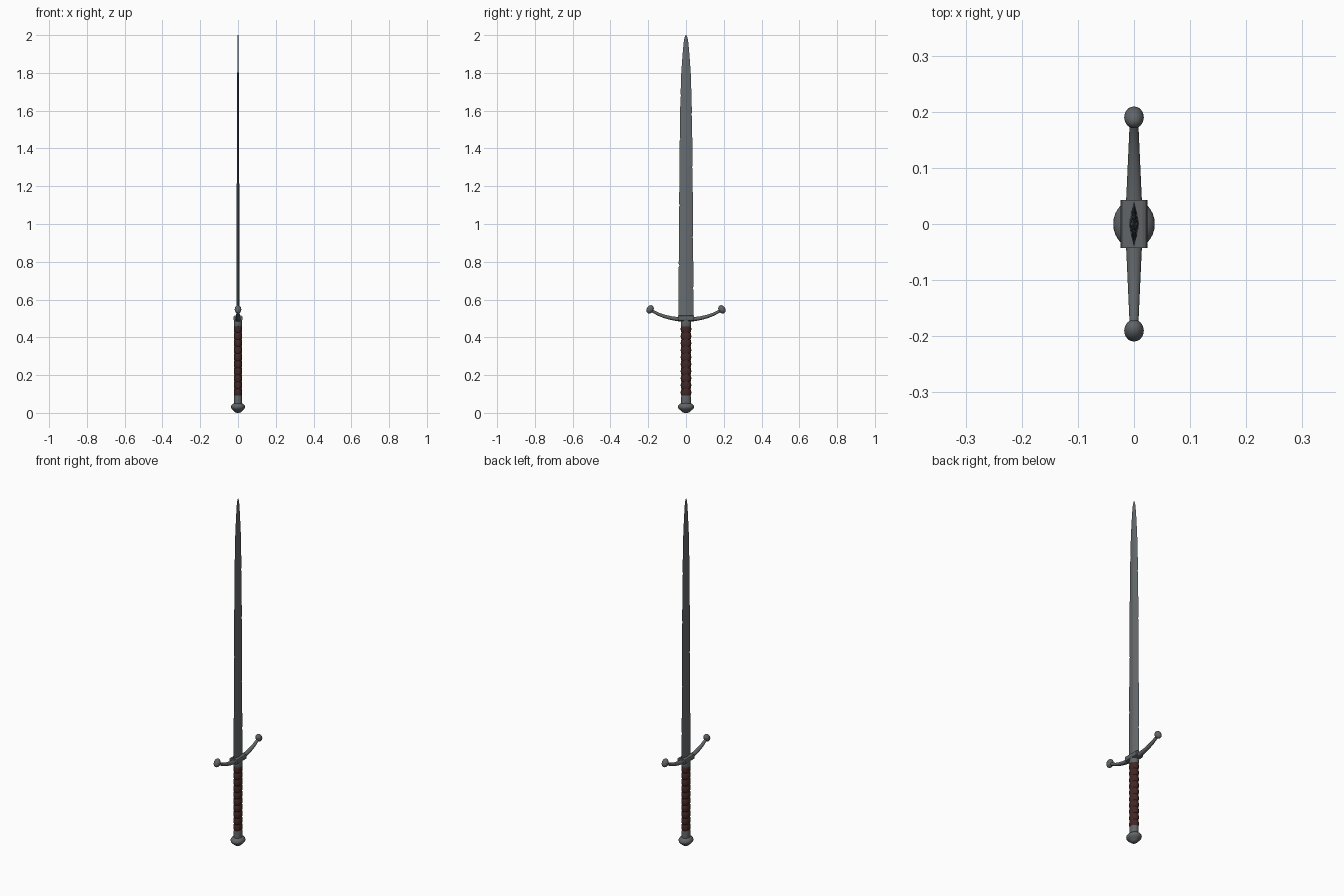
import bpy, bmesh, math
from mathutils import Vector, Matrix

if "Cube" in bpy.data.objects:
    bpy.data.objects.remove(bpy.data.objects["Cube"])


def mat(name, rgb):
    m = bpy.data.materials.new(name)
    m.diffuse_color = (*rgb, 1)
    m.use_nodes = True
    m.node_tree.nodes["Principled BSDF"].inputs["Base Color"].default_value = m.diffuse_color
    return m


STEEL = mat("blade steel", (0.135, 0.15, 0.16))
IRON = mat("fitting iron", (0.12, 0.13, 0.135))
LEATHER = mat("dark red leather", (0.055, 0.020, 0.018))


def finish(name, bm, material, angle=None):
    bmesh.ops.recalc_face_normals(bm, faces=bm.faces)
    me = bpy.data.meshes.new(name)
    bm.to_mesh(me)
    bm.free()
    me.materials.append(material)
    ob = bpy.data.objects.new(name, me)
    bpy.context.collection.objects.link(ob)
    if angle:
        bpy.context.view_layer.objects.active = ob
        ob.select_set(True)
        bpy.ops.object.shade_smooth_by_angle(angle=math.radians(angle))
        ob.select_set(False)
    return ob


def loft(name, rings, material, angle=None):
    """Skin closed rings of points and cap both ends."""
    bm = bmesh.new()
    vr = [[bm.verts.new(p) for p in r] for r in rings]
    n = len(vr[0])
    for a, b in zip(vr, vr[1:]):
        for i in range(n):
            bm.faces.new((a[i], a[(i + 1) % n], b[(i + 1) % n], b[i]))
    bm.faces.new(vr[0])
    bm.faces.new(vr[-1])
    return finish(name, bm, material, angle)


def oval_lathe(name, profile, material, n=24, angle=40):
    """Profile rows are (half x, half y, z)."""
    t = [2 * math.pi * i / n for i in range(n)]
    return loft(name, [[(rx * math.cos(a), ry * math.sin(a), z) for a in t]
                       for rx, ry, z in profile], material, angle)


def lerp(table, z):
    for (a, va), (b, vb) in zip(table, table[1:]):
        if z <= b:
            return va + (vb - va) * (z - a) / (b - a)
    return table[-1][1]


# Blade: flattened diamond section, tapering, with small battle nicks
WIDTH = [(0.50, 0.0405), (1.0, 0.037), (1.4, 0.034), (1.65, 0.030), (1.8, 0.025),
         (1.9, 0.018), (1.96, 0.0125), (1.985, 0.0085), (2.0, 0.002)]
THICK = [(0.50, 0.009), (1.4, 0.006), (1.8, 0.004), (2.0, 0.0015)]
NICKS = {-1: [0.78, 1.10, 1.45, 1.68], 1: [0.66, 0.93, 1.30, 1.58]}
levels = {z for z, _ in WIDTH} | {z for z, _ in THICK}
for ns in NICKS.values():
    for z in ns:
        levels |= {z - 0.008, z, z + 0.008}
rings = []
for z in sorted(levels):
    w, t = lerp(WIDTH, z), lerp(THICK, z)
    e = {s: w - (0.004 if z in NICKS[s] else 0) for s in (-1, 1)}
    rings.append([(0, -e[-1], z), (t * .6, -w * .5, z), (t, 0, z), (t * .6, w * .5, z),
                  (0, e[1], z), (-t * .6, w * .5, z), (-t, 0, z), (-t * .6, -w * .5, z)])
loft("blade", rings, STEEL)

# Guard block: chamfered collar around the blade root
bm = bmesh.new()
bmesh.ops.create_cube(bm, size=1, matrix=Matrix.Translation((0, 0, 0.501))
                      @ Matrix.Diagonal((0.048, 0.086, 0.030, 1)))
edges = [e for e in bm.edges if abs(e.verts[0].co.y - e.verts[1].co.y) > 0.05]
bmesh.ops.bevel(bm, geom=edges, offset=0.009, segments=2, profile=0.5, affect='EDGES')
finish("guard_block", bm, IRON)

# Guard arms: curved tapering bars ending in flattened knobs
PATH = [(0.0, 0.494), (0.04, 0.496), (0.08, 0.502), (0.115, 0.511),
        (0.145, 0.522), (0.17, 0.535), (0.19, 0.548)]
for side, tag in ((1, "right"), (-1, "left")):
    rings = []
    for i, (y, z) in enumerate(PATH):
        a, b = PATH[max(i - 1, 0)], PATH[min(i + 1, len(PATH) - 1)]
        d = Vector((0, b[0] - a[0], b[1] - a[1])).normalized()
        up = Vector((0, -d.z, d.y))
        f = y / 0.19
        hx, hz = 0.0165 - 0.009 * f, 0.0125 - 0.005 * f
        ring = []
        for k in range(12):
            t = math.pi * (k + 0.5) / 6
            p = Vector((hx * math.cos(t), y, z)) + up * hz * math.sin(t)
            ring.append((p.x, p.y * side, p.z))
        rings.append(ring)
    loft("guard_arm_" + tag, rings, IRON, 40)
    bm = bmesh.new()
    bmesh.ops.create_uvsphere(bm, u_segments=20, v_segments=12, radius=1,
                              matrix=Matrix.Translation((0, side * 0.190, 0.548))
                              @ Matrix.Rotation(side * math.radians(30), 4, 'X')
                              @ Matrix.Diagonal((0.0175, 0.018, 0.0235, 1)))
    finish("guard_knob_" + tag, bm, IRON, 60)

# Grip: oval leather wrap with rounded ridges
prof = []
RIDGES, Z0, Z1 = 10, 0.09, 0.462
for r in range(RIDGES):
    for k in range(6):
        u = k / 6
        s = 0.86 + 0.14 * math.sqrt(math.sin(math.pi * u))
        prof.append((0.0225 * s, 0.028 * s, Z0 + (Z1 - Z0) * (r + u) / RIDGES))
prof.append((0.0194, 0.024, Z1))
oval_lathe("grip", prof, LEATHER)

# Collars at both ends of the grip
oval_lathe("upper_collar", [(0.021, 0.0255, 0.458), (0.022, 0.027, 0.462),
                            (0.022, 0.027, 0.482), (0.021, 0.026, 0.49)], IRON)
oval_lathe("lower_collar", [(0.022, 0.026, 0.045), (0.021, 0.0255, 0.06),
                            (0.021, 0.0255, 0.085), (0.020, 0.0245, 0.092)], IRON)

# Pommel: squashed oval knob with a small foot button
prof = [(0.001, 0.001, 0.0), (0.012, 0.014, 0.001), (0.018, 0.021, 0.006)]
for k in range(1, 12):
    a = -math.pi / 2 + math.pi * k / 12
    c = math.cos(a) ** 0.9
    if k > 2:
        prof.append((0.037 * c, 0.043 * c, 0.032 + 0.023 * math.sin(a)))
oval_lathe("pommel", prof, IRON, 28, 50)
